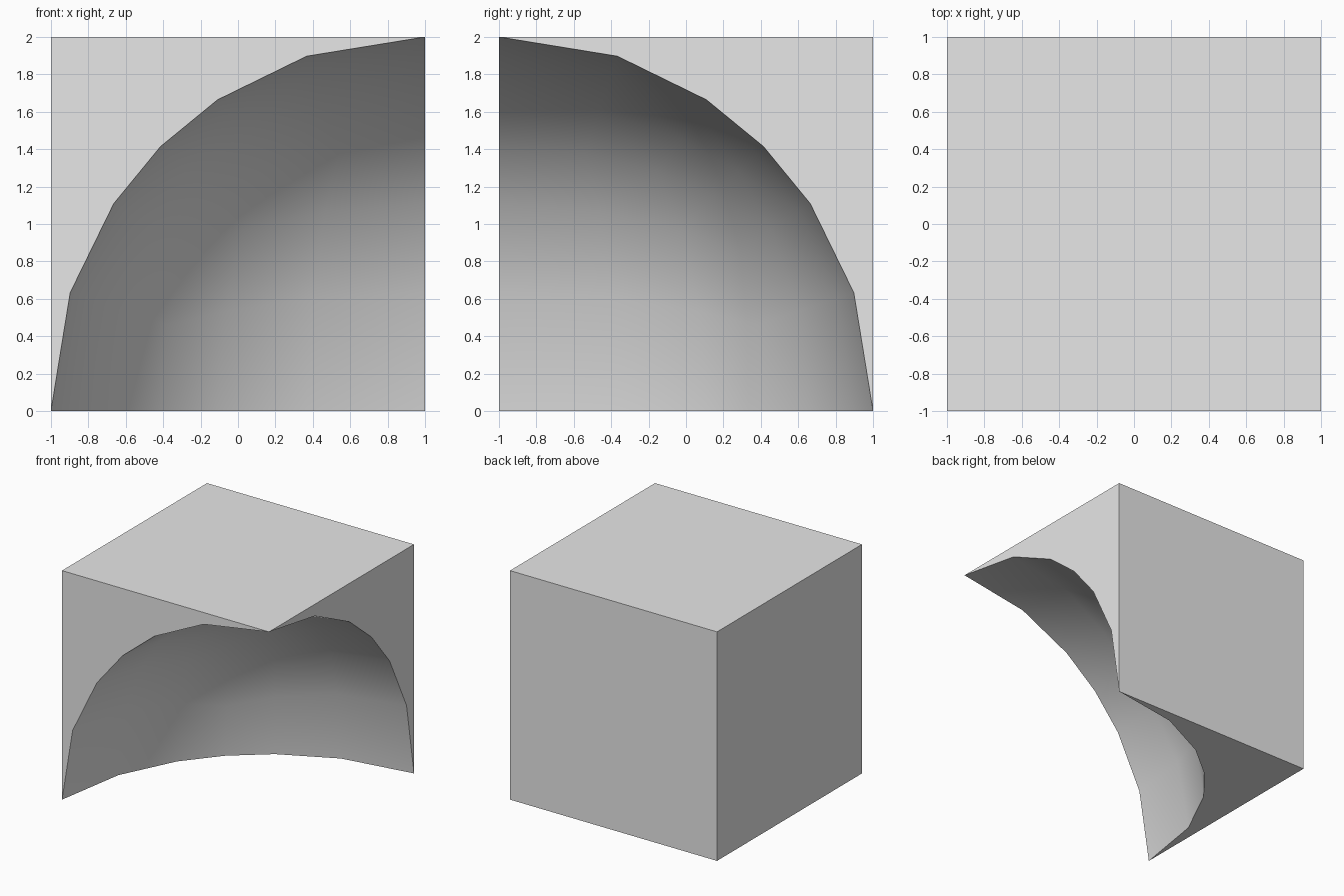
import bpy, bmesh
from mathutils import Vector

if "Cube" in bpy.data.objects:
    bpy.data.objects.remove(bpy.data.objects["Cube"])

R, N = 2.0, 3                      # hollow radius, divisions per patch side
CORNER = Vector((1, -1, 0))        # centre of the spherical hollow

bm = bmesh.new()


def place(a, b, c):
    """Octant coordinates (0..2 into the block) to world coordinates."""
    return CORNER + Vector((-a, b, c))


def face(points):
    return bm.faces.new([bm.verts.new(p) for p in points])


def ball(v):
    """Point of a cube grid pushed out to the sphere."""
    return place(*(Vector(v).normalized() * R))


# spherical hollow: three cube-grid patches covering one octant
for axis in range(3):
    def grid(i, j):
        v = [0, 0, 0]
        v[axis], v[(axis + 1) % 3], v[(axis + 2) % 3] = N, i, j
        return ball(v)
    for i in range(N):
        for j in range(N):
            face([grid(i, j), grid(i + 1, j), grid(i + 1, j + 1), grid(i, j + 1)])

for axis in range(3):
    u, w = (axis + 1) % 3, (axis + 2) % 3

    def vec(a, b, c):
        v = [0, 0, 0]
        v[axis], v[u], v[w] = a, b, c
        return v
    # full square wall on the far side
    face([place(*vec(R, b, c)) for b, c in ((0, 0), (R, 0), (R, R), (0, R))])
    # wall cut by the arc on the near side
    steps = [(N, k) for k in range(N + 1)] + [(k, N) for k in range(N - 1, -1, -1)]
    face([ball(vec(0, b, c)) for b, c in steps] + [place(*vec(0, R, R))])

bmesh.ops.remove_doubles(bm, verts=bm.verts, dist=1e-4)
bmesh.ops.recalc_face_normals(bm, faces=bm.faces)
if bm.calc_volume(signed=True) < 0:
    bmesh.ops.reverse_faces(bm, faces=bm.faces)

mesh = bpy.data.meshes.new("hollowed_corner_block")
bm.to_mesh(mesh)
bm.free()
block = bpy.data.objects.new("hollowed_corner_block", mesh)
bpy.context.collection.objects.link(block)

grey = bpy.data.materials.new("light grey")
grey.diffuse_color = (0.8, 0.8, 0.8, 1)
grey.use_nodes = True
grey.node_tree.nodes["Principled BSDF"].inputs["Base Color"].default_value = grey.diffuse_color
mesh.materials.append(grey)

# smooth hollow, crisp outer edges
bpy.context.view_layer.objects.active = block
block.select_set(True)
bpy.ops.object.shade_smooth_by_angle(angle=0.6)
